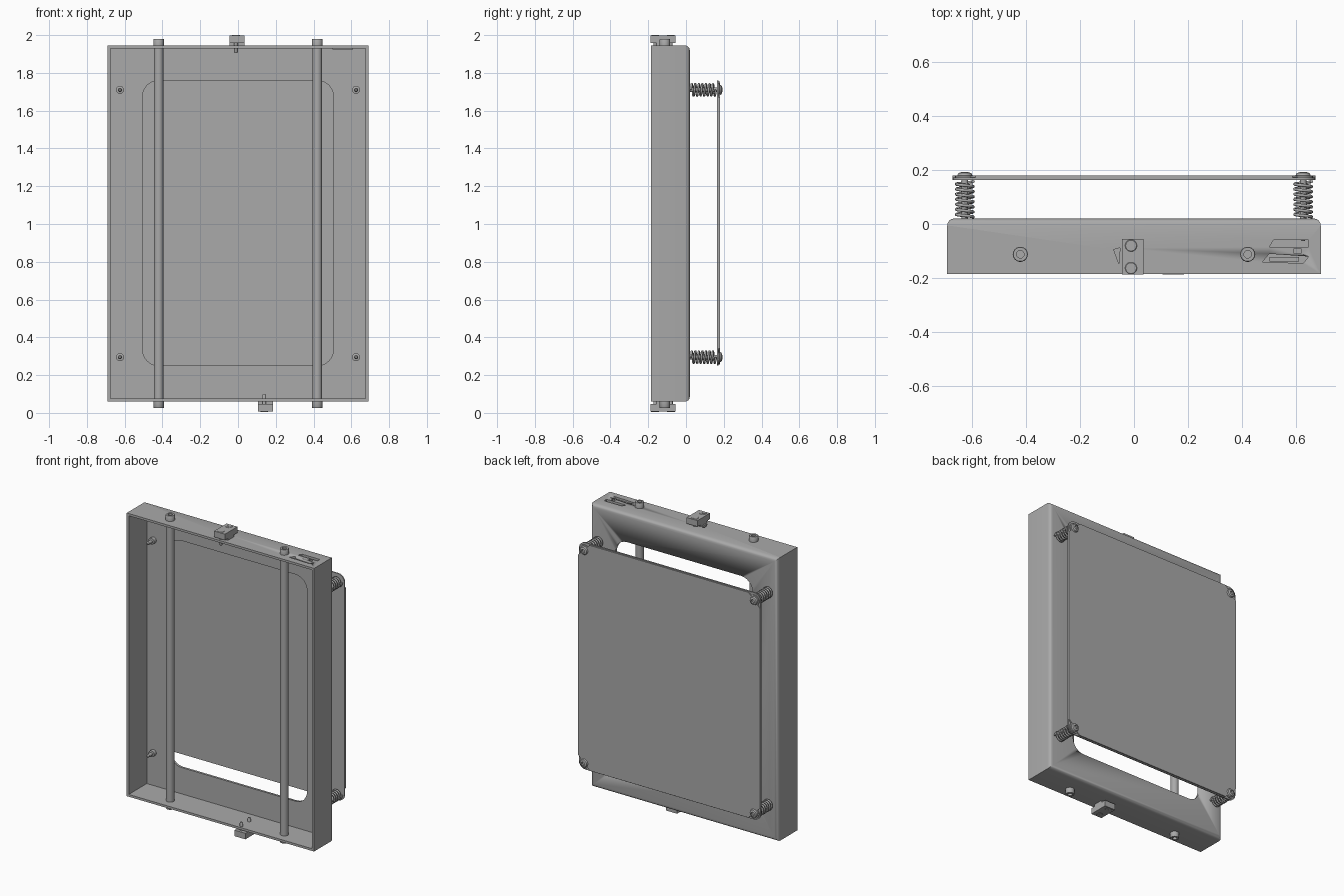
import bpy, bmesh, math
from mathutils import Vector

if "Cube" in bpy.data.objects:
    bpy.data.objects.remove(bpy.data.objects["Cube"])

grey = bpy.data.materials.new("metal grey")
grey.diffuse_color = (0.4, 0.4, 0.4, 1)
grey.use_nodes = True
grey.node_tree.nodes["Principled BSDF"].inputs["Base Color"].default_value = grey.diffuse_color


def finish(name, bm, smooth=True):
    bmesh.ops.recalc_face_normals(bm, faces=bm.faces)
    me = bpy.data.meshes.new(name)
    bm.to_mesh(me)
    bm.free()
    me.materials.append(grey)
    ob = bpy.data.objects.new(name, me)
    bpy.context.collection.objects.link(ob)
    if smooth:
        bpy.ops.object.select_all(action='DESELECT')
        ob.select_set(True)
        bpy.context.view_layer.objects.active = ob
        bpy.ops.object.shade_smooth_by_angle(angle=math.radians(35))
    return ob


def box(name, x0, x1, y0, y1, z0, z1):
    bm = bmesh.new()
    bmesh.ops.create_cube(bm, size=1)
    for v in bm.verts:
        v.co = ((x0 + x1) / 2 + v.co.x * (x1 - x0),
                (y0 + y1) / 2 + v.co.y * (y1 - y0),
                (z0 + z1) / 2 + v.co.z * (z1 - z0))
    return finish(name, bm, False)


def prism(name, pts, direction):
    """Extrude a closed 3D outline along a direction."""
    bm = bmesh.new()
    face = bm.faces.new([bm.verts.new(p) for p in pts])
    ext = bmesh.ops.extrude_face_region(bm, geom=[face], use_keep_orig=True)
    bmesh.ops.translate(bm, vec=direction,
                        verts=[g for g in ext["geom"] if isinstance(g, bmesh.types.BMVert)])
    return finish(name, bm)


def rounded_panel(name, hx, z0, z1, y0, y1, r, seg):
    """Upright panel with rounded (or, with seg = 1, chamfered) corners."""
    pts = []
    for k, (cx, cz) in enumerate([(hx - r, z1 - r), (r - hx, z1 - r),
                                  (r - hx, z0 + r), (hx - r, z0 + r)]):
        for i in range(seg + 1):
            a = math.pi / 2 * (k + i / seg)
            pts.append((cx + r * math.cos(a), y0, cz + r * math.sin(a)))
    return prism(name, pts, (0, y1 - y0, 0))


def lathe(name, origin, axis, profile, n=20):
    """Spin (radius, height) pairs around an axis through origin."""
    rot = Vector((0, 0, 1)).rotation_difference(Vector(axis))
    bm = bmesh.new()
    rings = []
    for r, h in profile:
        rings.append([bm.verts.new(Vector(origin) + rot @ Vector(
            (r * math.cos(t), r * math.sin(t), h)))
            for t in (2 * math.pi * i / n for i in range(n))])
    for a, b in zip(rings, rings[1:]):
        for i in range(n):
            bm.faces.new((a[i], a[(i + 1) % n], b[(i + 1) % n], b[i]))
    bm.faces.new(rings[0])
    bm.faces.new(rings[-1])
    return finish(name, bm)


def cut(target, cutters):
    for c in cutters:
        m = target.modifiers.new("cut", 'BOOLEAN')
        m.operation, m.solver, m.object = 'DIFFERENCE', 'EXACT', c
        bpy.context.view_layer.objects.active = target
        bpy.ops.object.modifier_apply(modifier=m.name)
        bpy.data.objects.remove(c)


# Tray: open towards the front, rounded around its back edges
bm = bmesh.new()
bmesh.ops.create_cube(bm, size=1)
for v in bm.verts:
    v.co = (v.co.x * 1.38, -0.0825 + v.co.y * 0.205, 1.0025 + v.co.z * 1.885)
bmesh.ops.bevel(bm, geom=[e for e in bm.edges if all(v.co.y > 0 for v in e.verts)],
                offset=0.025, segments=4, profile=0.5, affect='EDGES')
tray = finish("tray", bm)
cut(tray, [
    box("inner_cutter", -0.675, 0.675, -0.3, 0.005, 0.075, 1.93),
    rounded_panel("window_cutter", 0.505, 0.25, 1.76, -0.05, 0.08, 0.085, 6),
    # clip slots and latch notch in the top wall
    prism("slot_cutter_a", [(0.50, -0.085, 1.9), (0.645, -0.085, 1.9), (0.645, -0.06, 1.9),
                            (0.515, -0.06, 1.9)], (0, 0, 0.08)),
    prism("slot_cutter_b", [(0.475, -0.14, 1.9), (0.625, -0.145, 1.9), (0.645, -0.12, 1.9),
                            (0.50, -0.11, 1.9)], (0, 0, 0.08)),
    prism("notch_cutter", [(-0.055, -0.15, 1.9), (-0.052, -0.088, 1.9),
                           (-0.075, -0.095, 1.9)], (0, 0, 0.08)),
    box("clip_hole_cutter", 0.592, 0.617, -0.109, -0.09, 1.9, 1.98)])

# Clip tongue under the slots
box("clip_tongue", 0.50, 0.61, -0.138, -0.122, 1.925, 1.935)

# Backing sheet with rounded ears, and the panel laid on it with clipped corners
rounded_panel("backing_sheet", 0.67, 0.25, 1.76, 0.163, 0.171, 0.05, 6)
rounded_panel("back_panel", 0.67, 0.255, 1.755, 0.171, 0.179, 0.085, 1)

# Spring mounted screws at the four corners
for sx in (-0.625, 0.625):
    for z in (0.295, 1.71):
        lathe("corner_screw", (sx, 0, z), (0, 1, 0),
              [(0.006, -0.062), (0.011, -0.055), (0.011, -0.022), (0.021, -0.02),
               (0.021, 0.004), (0.012, 0.006), (0.012, 0.171), (0.036, 0.171),
               (0.036, 0.178), (0.028, 0.179), (0.024, 0.188), (0.012, 0.192),
               (0.011, 0.182)], 18)
        cu = bpy.data.curves.new("spring", 'CURVE')
        cu.dimensions = '3D'
        cu.bevel_depth = 0.006
        cu.bevel_resolution = 1
        cu.use_fill_caps = True
        sp = cu.splines.new('POLY')
        turns, steps = 7, 18
        sp.points.add(turns * steps)
        for i, p in enumerate(sp.points):
            t = 2 * math.pi * i / steps
            y = 0.026 + 0.131 * i / (turns * steps)
            p.co = (sx + 0.031 * math.cos(t), y, z + 0.031 * math.sin(t), 1)
        cu.materials.append(grey)
        bpy.context.collection.objects.link(bpy.data.objects.new("spring", cu))

# Two tie rods with socket bolts at both ends
for x in (-0.42, 0.42):
    lathe("tie_rod", (x, -0.112, 0.075), (0, 0, 1), [(0.025, 0), (0.025, 1.855)], 20)
    for z, d in ((1.945, 1), (0.06, -1)):
        lathe("rod_bolt", (x, -0.112, z), (0, 0, d),
              [(0.014, -0.01), (0.028, 0), (0.028, 0.032), (0.026, 0.035),
               (0.014, 0.035), (0.014, 0.015)], 18)

# Mounting blocks on the top and bottom walls, each with two cross head screws
for part, x, z, d in (("top_block", -0.005, 1.945, 1), ("bottom_block", 0.145, 0.06, -1)):
    def zs(a, b):
        return sorted((z + d * a, z + d * b))
    box(part, x - 0.04, x + 0.04, -0.187, -0.056, *zs(0.013, 0.053))
    box(part + "_foot", x - 0.04, x + 0.04, -0.155, -0.09, *zs(-0.001, 0.014))
    for y in (-0.163, -0.08):
        lathe(part + "_screw", (x - 0.006, y, z), (0, 0, d),
              [(0.007, -0.04), (0.01, -0.035), (0.01, 0.05), (0.022, 0.053),
               (0.02, 0.055)], 18)
        box("screw_cross", x - 0.018, x + 0.006, y - 0.002, y + 0.002, *zs(0.053, 0.0555))
        box("screw_cross", x - 0.008, x - 0.004, y - 0.012, y + 0.012, *zs(0.053, 0.0555))
